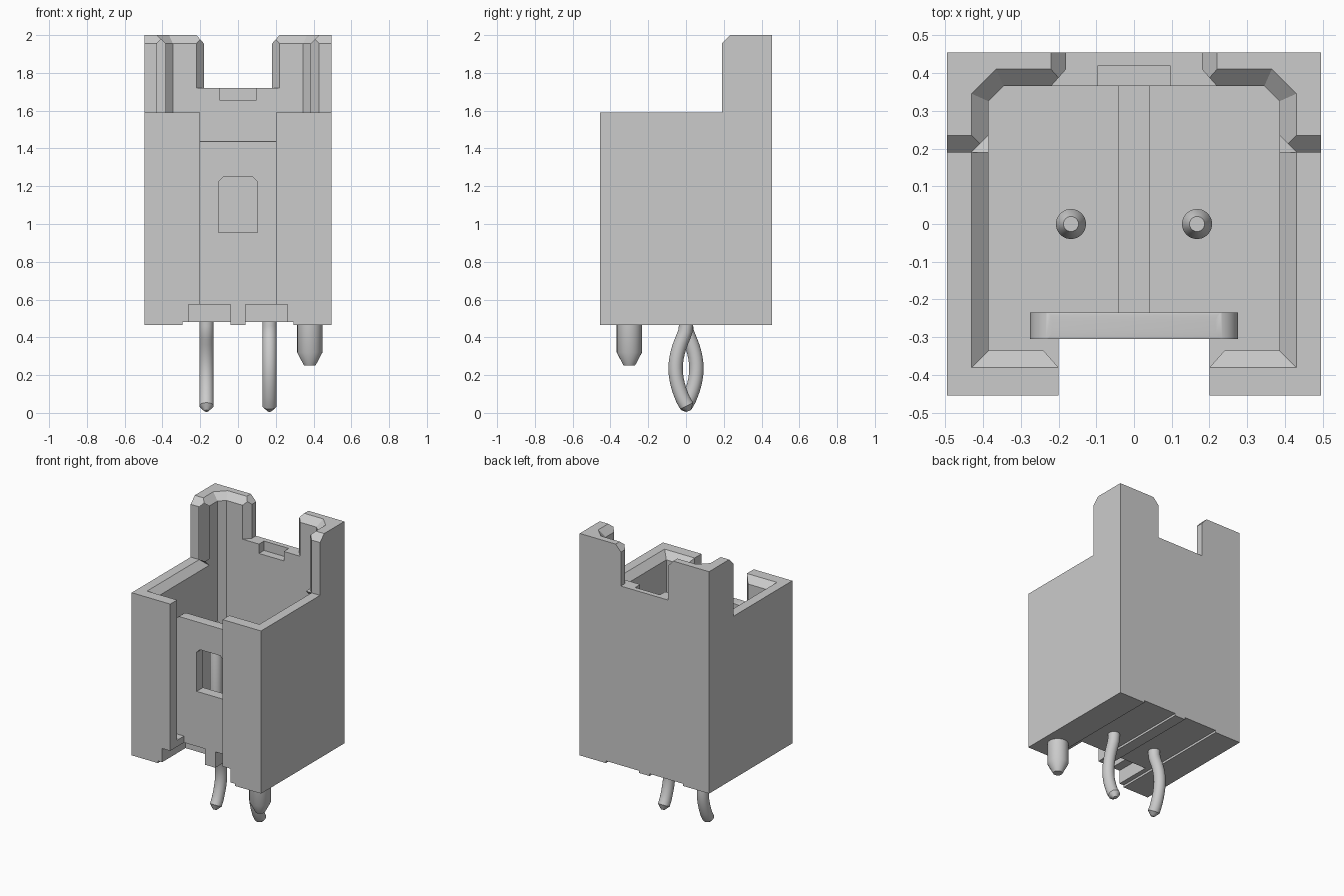
import bpy, bmesh, math
from mathutils import Vector

cube = bpy.data.objects.get("Cube")
if cube:
    bpy.data.objects.remove(cube, do_unlink=True)

grey = bpy.data.materials.new("light grey")
grey.use_nodes = True
COLOR = (0.6, 0.6, 0.6, 1)
grey.diffuse_color = COLOR
next(n for n in grey.node_tree.nodes if n.type == 'BSDF_PRINCIPLED').inputs["Base Color"].default_value = COLOR


def add_object(name, bm):
    bmesh.ops.recalc_face_normals(bm, faces=bm.faces)
    me = bpy.data.meshes.new(name)
    bm.to_mesh(me)
    bm.free()
    me.materials.append(grey)
    ob = bpy.data.objects.new(name, me)
    bpy.context.collection.objects.link(ob)
    return ob


def loft(name, a, b):
    """Solid between two matching rings of points."""
    bm = bmesh.new()
    va, vb = [bm.verts.new(p) for p in a], [bm.verts.new(p) for p in b]
    bm.faces.new(va)
    bm.faces.new(vb)
    n = len(a)
    for i in range(n):
        j = (i + 1) % n
        bm.faces.new((va[i], va[j], vb[j], vb[i]))
    return add_object(name, bm)


def prism(name, pts, axis, lo, hi):
    """Extrude a 2D outline along an axis."""
    def place(p, d):
        return {'x': (d, p[0], p[1]), 'y': (p[0], d, p[1]), 'z': (p[0], p[1], d)}[axis]
    return loft(name, [place(p, lo) for p in pts], [place(p, hi) for p in pts])


def box(name, x, y, z):
    return prism(name, [(x[0], y[0]), (x[1], y[0]), (x[1], y[1]), (x[0], y[1])], 'z', *z)


def both_sides(half):
    """Close a half outline (+x side) by mirroring it."""
    return half + [(-x, y) for x, y in reversed(half)]


def flared(name, lower, upper, z0, z1):
    """Bevelled rim cutter, extended a little past both ends."""
    def ring(t):
        return [(*Vector(a).lerp(Vector(b), t), z0 + t * (z1 - z0)) for a, b in zip(lower, upper)]
    return loft(name, ring(-0.2), ring(1.2))


def cut(target, cutter):
    mod = target.modifiers.new("cut", 'BOOLEAN')
    mod.operation, mod.solver, mod.object = 'DIFFERENCE', 'EXACT', cutter
    bpy.context.view_layer.objects.active = target
    bpy.ops.object.modifier_apply(modifier=mod.name)
    bpy.data.objects.remove(cutter, do_unlink=True)


# Housing: stepped side outline
FLOOR, BASE = 0.62, 0.465
housing = prism("housing", [(-.455, BASE), (.455, BASE), (.455, 2), (.235, 2),
                            (.19, 1.955), (.19, 1.59), (-.455, 1.59)], 'x', -.495, .495)

# Cavity with bevelled rims on the low and high walls
inner = both_sides([(.385, -.335), (.385, .325), (.345, .365)])
outer = both_sides([(.43, -.38), (.43, .345), (.365, .41)])
cut(housing, prism("cavity", inner, 'z', FLOOR, 2.1))
cut(housing, flared("high_rim", inner, outer, 1.955, 2.0))
cut(housing, flared("low_rim", both_sides([(.385, -.335), (.385, .235)]),
                    both_sides([(.43, -.38), (.43, .19)]), 1.545, 1.59))

# Front slot with bevelled inner edges
cut(housing, box("slot", (-.2, .2), (-.5, -.305), (.4, 1.7)))
cut(housing, prism("slot_bevel", both_sides([(.2, -.38), (.24, -.335), (.24, -.32)]), 'z', FLOOR, 1.7))

# Back notch, its bevelled edges and the small ledge pocket
cut(housing, prism("notch", both_sides([(.18, 1.72), (.18, 1.955), (.22, 2), (.22, 2.1)]), 'y', .3, .5))
cut(housing, prism("notch_bevel", both_sides([(.22, .36), (.22, .365), (.18, .41)]), 'z', 1.72, 2.1))
cut(housing, box("pocket", (-.095, .095), (.3, .42), (1.655, 1.8)))

# Floor groove
cut(housing, box("groove", (-.04, .04), (-.235, .365), (FLOOR - .02, FLOOR + .1)))

for s in (-1, 1):
    def span(a, b):
        return tuple(sorted((s * a, s * b)))
    # Bevelled ends of the tall walls
    cut(housing, prism("wall_end", [(s * .36, .17), (s * .43, .17), (s * .43, .19),
                                    (s * .385, .235), (s * .36, .235)], 'z', 1.59, 2.1))
    # Underside channels and front relief notches
    cut(housing, box("channel", span(.04, .295), (-.6, .6), (.4, .48)))
    cut(housing, box("relief", span(.04, .262), (-.6, -.2), (.4, .575)))

# Latch plate with rounded top and a window
bm = bmesh.new()
bmesh.ops.create_cube(bm, size=1)
for v in bm.verts:
    v.co = Vector((v.co.x * .55, -.27 + v.co.y * .07, 1.03 + v.co.z * .82))


def top_edges(along):
    return [e for e in bm.edges if all(v.co.z > 1.3 for v in e.verts)
            and (abs(e.verts[0].co.y - e.verts[1].co.y) < 1e-5) == along]


bmesh.ops.bevel(bm, geom=top_edges(False), offset=.06, segments=5, profile=.5, affect='EDGES')
bmesh.ops.bevel(bm, geom=[e for e in top_edges(True) if e.calc_length() > .2],
                offset=.03, segments=6, profile=.5, affect='EDGES')
latch = add_object("latch_plate", bm)
cut(latch, prism("window", both_sides([(.103, .955), (.103, 1.225), (.078, 1.25)]), 'y', -.4, -.1))


def smooth(ob, angle=30):
    bpy.ops.object.select_all(action='DESELECT')
    ob.select_set(True)
    bpy.context.view_layer.objects.active = ob
    bpy.ops.object.shade_smooth_by_angle(angle=math.radians(angle))


smooth(latch)


def tube(name, path, sides=24):
    """Round bar through (y, z, radius) stations at a given x, rings square to the path."""
    x, pts = path
    bm = bmesh.new()
    rings = []
    for i, (y, z, r) in enumerate(pts):
        a, b = pts[max(i - 1, 0)], pts[min(i + 1, len(pts) - 1)]
        d = Vector((0, b[0] - a[0], b[1] - a[1])).normalized()
        side = d.cross(Vector((1, 0, 0)))
        rings.append([bm.verts.new(Vector((x, y, z)) + r * (
            math.cos(t) * Vector((1, 0, 0)) + math.sin(t) * side))
            for t in (2 * math.pi * k / sides for k in range(sides))])
    for p, q in zip(rings, rings[1:]):
        for k in range(sides):
            j = (k + 1) % sides
            bm.faces.new((p[k], p[j], q[j], q[k]))
    bm.faces.new(rings[0])
    bm.faces.new(rings[-1])
    ob = add_object(name, bm)
    smooth(ob)


# Contact pins: straight above, bowed tails below, bending opposite ways
R = .038
for name, x, s in (("right_pin", -.167, 1), ("left_pin", .167, -1)):
    stations = [(0, 1.3, .02), (0, 1.26, R + .002), (0, .46, R), (s * .004, .43, R)]
    for i in range(1, 14):
        t = i / 14
        stations.append((s * .055 * math.sin(math.pi * t) ** .9, .43 - t * .39, R))
    stations += [(-s * .004, .037, R), (-s * .015, .01, .012)]
    tube(name, (x, stations))

# Locating peg
tube("locating_peg", (.38, [(-.3, .5, .067), (-.3, .32, .067), (-.3, .25, .03)]))
